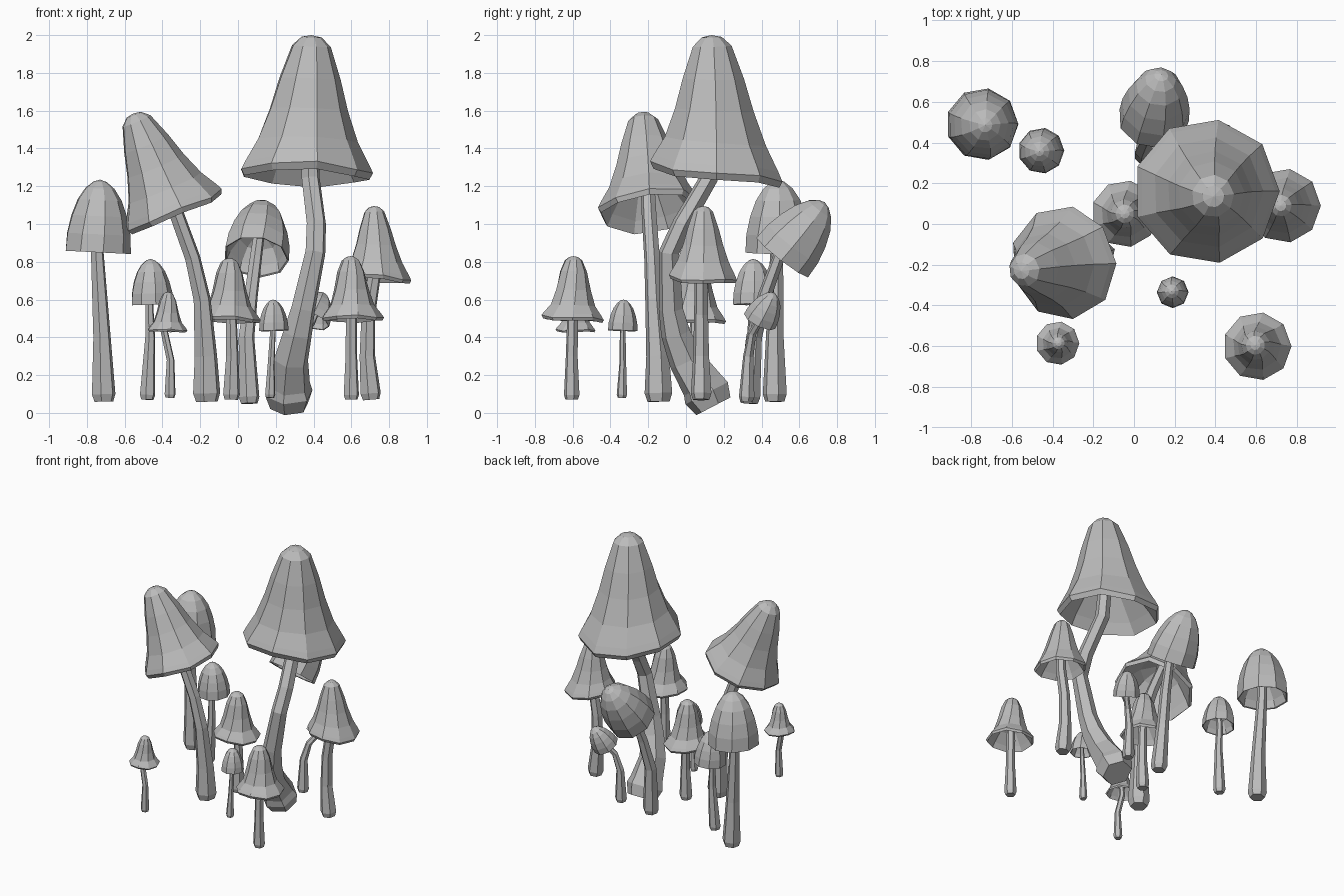
import bpy, bmesh, math
from mathutils import Vector

cube = bpy.data.objects.get("Cube")
if cube:
    bpy.data.objects.remove(cube, do_unlink=True)

grey = bpy.data.materials.new("plain_grey")
grey.use_nodes = True
tone = (0.5, 0.5, 0.5, 1)
grey.diffuse_color = tone
grey.node_tree.nodes["Principled BSDF"].inputs["Base Color"].default_value = tone

# Cap outlines: (height fraction, radius fraction), rim to tip
HOOD = [(0, 1), (.06, .94), (.22, .76), (.45, .59), (.68, .46), (.92, .29), (.985, .15)]
FLARE = [(0, 1), (.06, .92), (.2, .71), (.45, .56), (.75, .43), (.93, .28), (.985, .14)]
BELL = [(0, 1), (.25, .97), (.5, .85), (.72, .67), (.88, .44), (.97, .2)]
# Undersides, from inner hollow down to the lip
LIPPED = [(.4, .15), (.28, .5), (.06, .82), (-.05, .95)]
THIN = [(.45, .2), (.35, .6), (.15, .86), (.01, .95)]


def make_object(name, bm):
    bmesh.ops.recalc_face_normals(bm, faces=bm.faces)
    mesh = bpy.data.meshes.new(name)
    bm.to_mesh(mesh)
    bm.free()
    mesh.materials.append(grey)
    obj = bpy.data.objects.new(name, mesh)
    bpy.context.collection.objects.link(obj)


def ring(bm, centre, normal, radius, sides, turn=0.0, ripple=0.0):
    """Circle of vertices square to a direction."""
    q = Vector((0, 0, 1)).rotation_difference(normal)
    verts = []
    for i in range(sides):
        a = math.tau * i / sides + turn
        lift = ripple * math.sin(a * 3)
        verts.append(bm.verts.new(centre + q @ Vector(
            (radius * math.cos(a), radius * math.sin(a), lift))))
    return verts


def skin(bm, rings):
    for a, b in zip(rings, rings[1:]):
        n = len(a)
        for i in range(n):
            j = (i + 1) % n
            bm.faces.new((a[i], a[j], b[j], b[i]))


def cap(name, rim, tip, radius, profile, sides, normal=None, turn=0.0):
    rim, tip = Vector(rim), Vector(tip)
    axis = tip - rim
    normal = Vector(normal or axis).normalized()
    bell = profile is BELL
    twist = 0.35 if profile is FLARE else 0.1
    bm = bmesh.new()
    rings = []
    for t, r in (THIN if bell else LIPPED) + profile:
        wave = 0 if bell else radius * 0.04 * max(0, 1 - abs(t) * 4)
        # upper rings swing from the rim plane to the cap axis
        n = normal.lerp(axis.normalized(), max(0, t)).normalized()
        rings.append(ring(bm, rim + axis * t, n, radius * r, sides,
                          turn + twist * max(0, t), wave))
    skin(bm, rings)
    point = bm.verts.new(tip)
    top = rings[-1]
    for i in range(sides):
        bm.faces.new((top[i], top[(i + 1) % sides], point))
    make_object(name + "_cap", bm)


def stem(name, path, rim, tip, sides=6):
    """Path entries are x, y, z, radius; the last is buried in the cap."""
    rim, tip = Vector(rim), Vector(tip)
    pts = [Vector(p[:3]) for p in path]
    radii = [p[3] for p in path]
    pts.append(rim.lerp(tip, 0.45))
    radii.append(radii[-1] * 0.9)
    # rounded foot
    up = (pts[1] - pts[0]).normalized()
    pts.insert(1, pts[0] + up * radii[0] * 0.6)
    radii.insert(0, radii[0] * 0.8)
    bm = bmesh.new()
    rings = []
    for i, p in enumerate(pts):
        d = (pts[min(i + 1, len(pts) - 1)] - pts[max(i - 1, 0)]).normalized()
        rings.append(ring(bm, p, d, radii[i], sides, 0.3))
    skin(bm, rings)
    bm.faces.new(rings[0])
    bm.faces.new(rings[-1])
    make_object(name + "_stem", bm)


def mushroom(name, path, rim, tip, radius, profile, sides=9, normal=None, turn=0.0):
    cap(name, rim, tip, radius, profile, sides, normal, turn)
    stem(name, path, rim, tip)


# Tallest, with a bent stem
mushroom("giant",
         [(.27, .145, .035, .13), (.27, .085, .15, .115), (.28, .0, .28, .095),
          (.315, -.055, .42, .08), (.345, -.08, .55, .066),
          (.41, -.09, .85, .055), (.415, -.02, 1.0, .053), (.385, .12, 1.24, .05)],
         (.355, .16, 1.28), (.39, .135, 2.0), .36, HOOD, 9, (.03, .12, 1), 1.4)

# Second tallest, leaning
mushroom("leaning",
         [(-.165, -.145, .06, .075), (-.17, -.15, .3, .062), (-.19, -.17, .6, .047),
          (-.24, -.18, .82, .042), (-.32, -.195, 1.04, .04)],
         (-.345, -.19, 1.08), (-.555, -.23, 1.585), .28, HOOD, 9)

# Round-capped group at the back
mushroom("tall_bell",
         [(-.71, .47, .06, .065), (-.72, .47, .4, .048), (-.745, .48, .85, .035)],
         (-.745, .49, .85), (-.73, .485, 1.235), .178, BELL, 9, (.05, 0, 1))
mushroom("small_bell",
         [(-.48, .34, .07, .042), (-.465, .35, .4, .027), (-.47, .355, .58, .022)],
         (-.455, .36, .575), (-.465, .355, .815), .113, BELL)
mushroom("back_bell",
         [(.06, .335, .05, .057), (.045, .36, .4, .043), (.07, .42, .63, .037),
          (.095, .49, .82, .033)],
         (.095, .51, .825), (.135, .735, 1.115), .175, BELL)
mushroom("curved_bell",
         [(.32, .32, .06, .042), (.32, .33, .3, .028), (.35, .35, .42, .022),
          (.39, .385, .48, .02)],
         (.395, .39, .485), (.45, .465, .635), .092, BELL, 8)
mushroom("front_bell",
         [(.17, -.34, .08, .028), (.175, -.335, .25, .019), (.185, -.335, .44, .015)],
         (.19, -.335, .435), (.185, -.33, .6), .078, BELL, 8)

# Caps with flared rims
mushroom("left_flare",
         [(-.36, -.6, .08, .03), (-.357, -.6, .28, .021), (-.39, -.59, .43, .02)],
         (-.375, -.585, .44), (-.37, -.585, .64), .107, FLARE)
mushroom("middle_flare",
         [(-.035, .05, .07, .046), (-.03, .05, .3, .034), (-.035, .05, .5, .03)],
         (-.045, .05, .5), (-.045, .05, .82), .165, FLARE, 9, (.05, .05, 1))
mushroom("front_flare",
         [(.6, -.605, .07, .042), (.6, -.605, .3, .032), (.6, -.6, .5, .03)],
         (.605, -.6, .505), (.595, -.595, .83), .168, FLARE, 9, (0, .05, 1))
mushroom("right_hood",
         [(.705, .08, .07, .056), (.685, .08, .3, .043), (.69, .08, .52, .038),
          (.72, .08, .71, .035)],
         (.735, .09, .72), (.72, .09, 1.095), .183, HOOD, 9, (.1, .04, 1))
